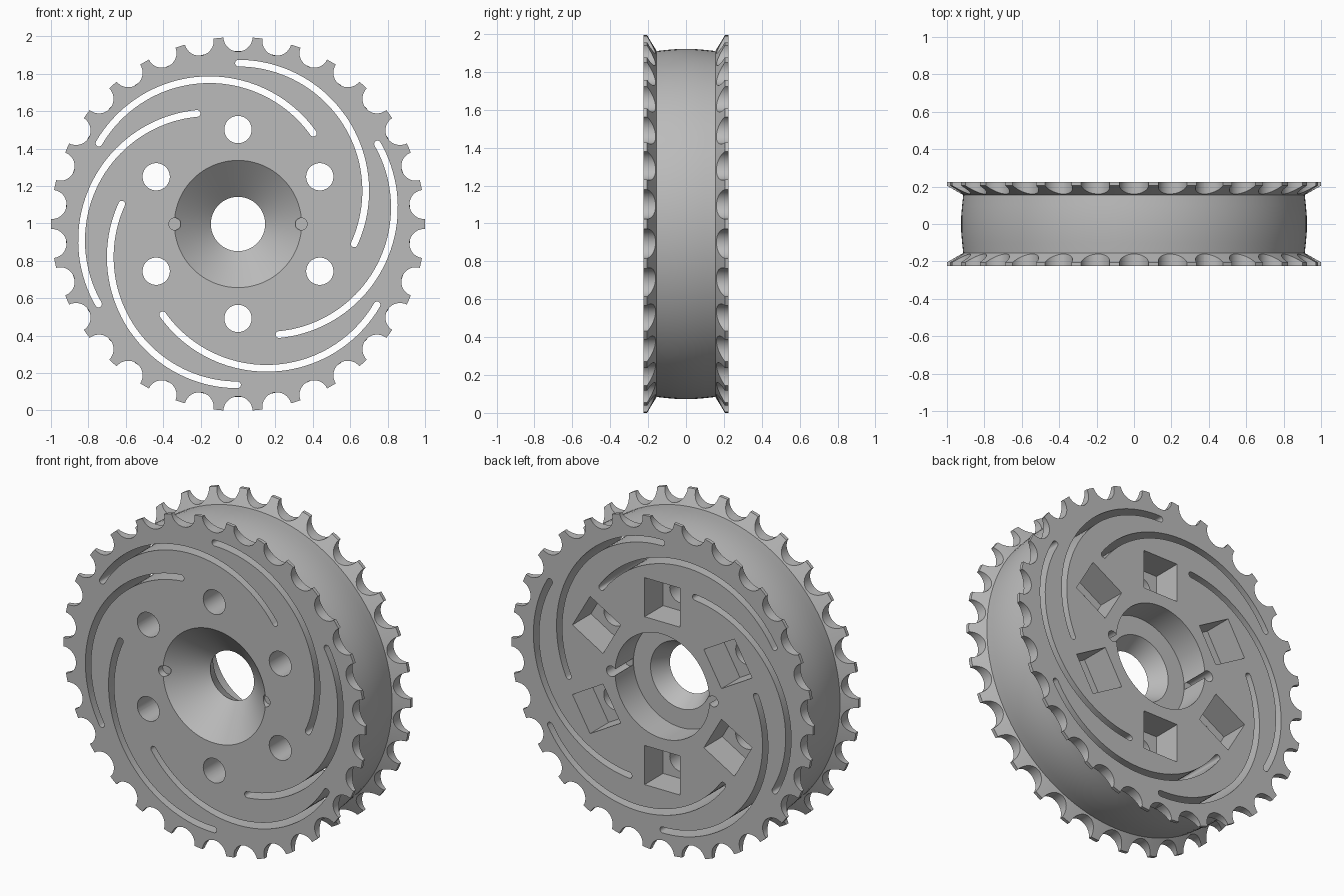
import bpy, bmesh
from math import sin, cos, pi, radians

if "Cube" in bpy.data.objects:
    bpy.data.objects.remove(bpy.data.objects["Cube"])

HALF = 0.225       # half width of the wheel
CENTRE = 0.997     # height of the axle


def make_object(name, bm):
    bmesh.ops.recalc_face_normals(bm, faces=bm.faces)
    mesh = bpy.data.meshes.new(name)
    bm.to_mesh(mesh)
    bm.free()
    obj = bpy.data.objects.new(name, mesh)
    bpy.context.collection.objects.link(obj)
    return obj


def arc(cx, cz, r, start, end, n):
    """Points along an arc, angles in degrees."""
    angles = [radians(start + (end - start) * i / n) for i in range(n + 1)]
    return [(cx + r * cos(a), cz + r * sin(a)) for a in angles]


def circle(cx, cz, r, n=32):
    return arc(cx, cz, r, 0, 360, n)[:-1]


def prism(bm, outline, turn, y0, y1):
    """Extrude an x-z outline along y, turned about the axle."""
    c, s = cos(radians(turn)), sin(radians(turn))
    pts = [(x * c - z * s, x * s + z * c) for x, z in outline]
    a = [bm.verts.new((x, y0, z)) for x, z in pts]
    b = [bm.verts.new((x, y1, z)) for x, z in pts]
    bm.faces.new(a)
    bm.faces.new(b[::-1])
    for i in range(len(a)):
        j = (i + 1) % len(a)
        bm.faces.new((a[i], b[i], b[j], a[j]))


def cutter(name, outline, count, spans):
    """Repeat an outline around the axle, over each span of y."""
    bm = bmesh.new()
    for i in range(count):
        for y0, y1 in spans:
            prism(bm, outline, i * 360 / count, y0, y1)
    return make_object(name, bm)


# Wheel body: radius and y, turned around the axle
profile = [(0.145, -0.055), (0.34, -HALF), (1, -HALF), (1, -0.205),
           (0.913, -0.155), (0.919, -0.1), (0.924, -0.04), (0.924, 0.04),
           (0.919, 0.1), (0.913, 0.155), (1, 0.205), (1, HALF),
           (0.313, HALF), (0.313, 0.05), (0.2, 0.05)]
SEGMENTS = 120
bm = bmesh.new()
rings = []
for i in range(SEGMENTS):
    t = 2 * pi * i / SEGMENTS
    rings.append([bm.verts.new((r * cos(t), y, r * sin(t))) for r, y in profile])
for i in range(SEGMENTS):
    p, q = rings[i], rings[(i + 1) % SEGMENTS]
    for k in range(len(profile)):
        m = (k + 1) % len(profile)
        bm.faces.new((p[k], p[m], q[m], q[k]))
wheel = make_object("sprocket_wheel", bm)

# Curved slot outline with rounded ends
cz, radius, w, first, last = 0.177, 0.683, 0.018, 89.8, -24.5
ends = [(radius * cos(radians(a)), cz + radius * sin(radians(a)))
        for a in (first, last)]
slot = (arc(0, cz, radius + w, first, last, 40)
        + arc(*ends[1], w, last, last - 180, 8)[1:-1]
        + arc(0, cz, radius - w, last, first, 40)
        + arc(*ends[0], w, first + 180, first, 8)[1:-1])

# Square nut pocket outline
h, mid = 0.117, 0.503
square = [(-h, mid - h), (h, mid - h), (h, mid + h), (-h, mid + h)]

through = (-0.3, 0.3)
cutters = [
    cutter("rim_notches", circle(0, 1, 0.078), 30, [(-0.3, -0.14), (0.14, 0.3)]),
    cutter("spiral_slots", slot, 6, [through]),
    cutter("nut_pockets", square, 6, [(0.05, 0.3)]),
    cutter("bolt_holes", circle(0, 0.505, 0.073), 6, [through]),
    cutter("key_grooves", circle(0.338, 0, 0.032, 24), 2,
           [(-0.3, -0.185), (0.055, 0.3)]),
]
for c in cutters:
    c.hide_render = True
    mod = wheel.modifiers.new(c.name, "BOOLEAN")
    mod.operation = "DIFFERENCE"
    mod.solver = "EXACT"
    mod.object = c

# Bake the cuts and remove the cutters
bpy.context.view_layer.update()
graph = bpy.context.evaluated_depsgraph_get()
cut_mesh = bpy.data.meshes.new_from_object(wheel.evaluated_get(graph))
wheel.modifiers.clear()
wheel.data = cut_mesh
for c in cutters:
    bpy.data.objects.remove(c)
wheel.location.z = CENTRE

# Material
grey = bpy.data.materials.new("plain grey")
grey.use_nodes = True
colour = (0.5, 0.5, 0.5, 1)
grey.diffuse_color = colour
grey.node_tree.nodes["Principled BSDF"].inputs["Base Color"].default_value = colour
wheel.data.materials.clear()
wheel.data.materials.append(grey)

# Smooth shading with sharp edges kept
bpy.ops.object.select_all(action="DESELECT")
wheel.select_set(True)
bpy.context.view_layer.objects.active = wheel
bpy.ops.object.shade_smooth_by_angle(angle=radians(30))
